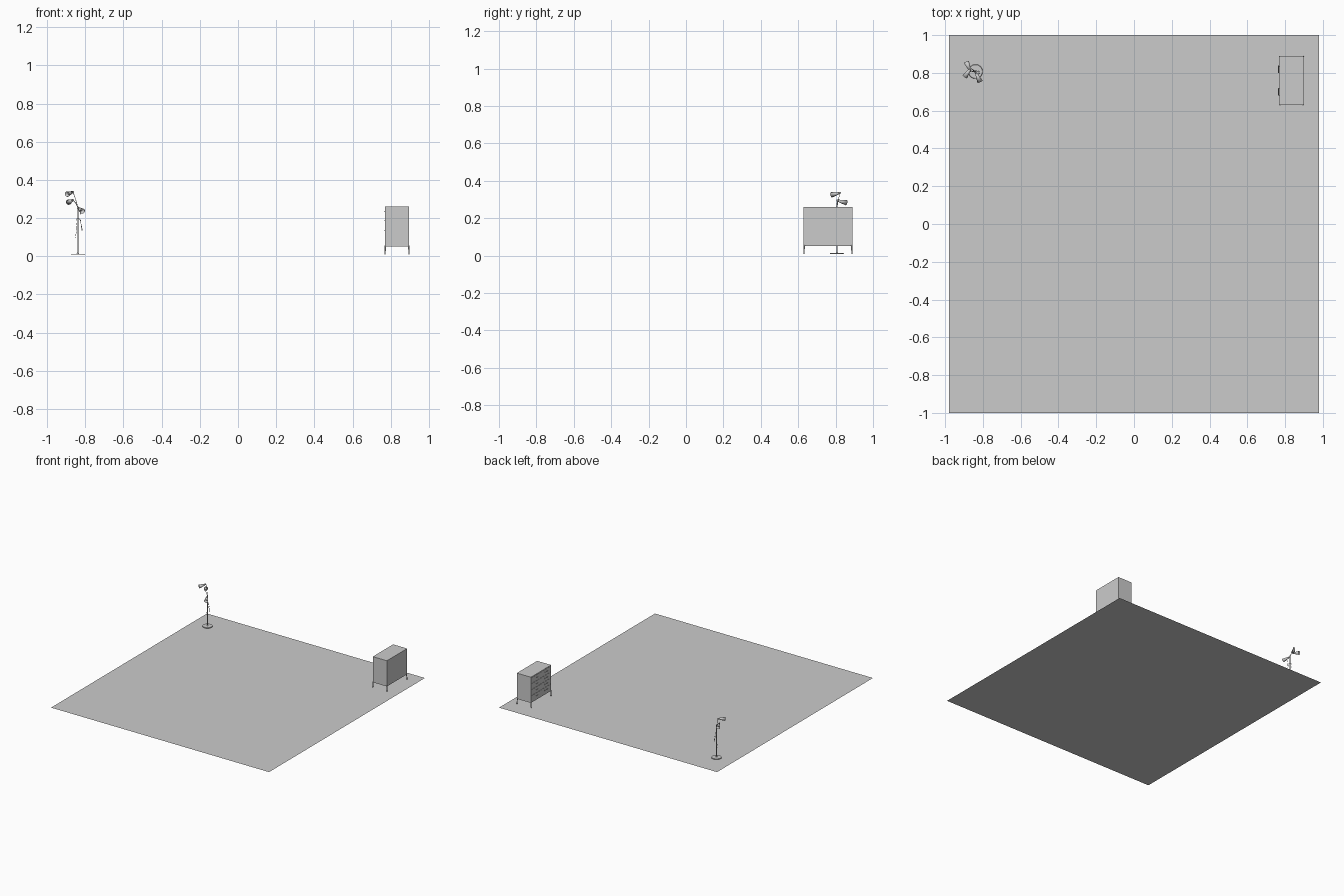
import bpy, bmesh, math
from mathutils import Vector

if "Cube" in bpy.data.objects:
    bpy.data.objects.remove(bpy.data.objects["Cube"])


def box(name, lo, hi, bevel=0.0):
    lo, hi = Vector(lo), Vector(hi)
    bpy.ops.mesh.primitive_cube_add(size=1, location=(lo + hi) / 2)
    ob = bpy.context.object
    ob.name = name
    ob.scale = hi - lo
    bpy.ops.object.transform_apply(location=False, rotation=False, scale=True)
    if bevel:
        mod = ob.modifiers.new("bevel", "BEVEL")
        mod.width, mod.segments = bevel, 2
    return ob


def rod(name, a, b, r1, r2=None, sides=16, caps='NGON'):
    a, b = Vector(a), Vector(b)
    bpy.ops.mesh.primitive_cone_add(vertices=sides, radius1=r1, radius2=r1 if r2 is None else r2,
                                    depth=(b - a).length, end_fill_type=caps, location=(a + b) / 2)
    ob = bpy.context.object
    ob.name = name
    ob.rotation_mode = 'QUATERNION'
    ob.rotation_quaternion = Vector((0, 0, 1)).rotation_difference(b - a)
    bpy.ops.object.shade_smooth_by_angle()
    return ob


def tube(name, pts, r):
    cu = bpy.data.curves.new(name, 'CURVE')
    cu.dimensions, cu.bevel_depth, cu.bevel_resolution = '3D', r, 2
    sp = cu.splines.new('BEZIER')
    sp.bezier_points.add(len(pts) - 1)
    for p, co in zip(sp.bezier_points, pts):
        p.co = co
        p.handle_left_type = p.handle_right_type = 'AUTO'
    ob = bpy.data.objects.new(name, cu)
    bpy.context.collection.objects.link(ob)
    return ob


# Floor sheet
bpy.ops.mesh.primitive_plane_add(size=2)
floor = bpy.context.object
floor.name = "floor"
floor.scale = (0.979, 1, 1)
bpy.ops.object.transform_apply(scale=True)

# Dresser carcass, facing -x
X0, X1, Y0, Y1, Z0, Z1 = 0.769, 0.897, 0.629, 0.889, 0.057, 0.26
box("dresser_body", (X0 + 0.002, Y0, Z0), (X1, Y1, Z1))

# Drawer fronts with two bar handles each
rows = 4
step = (Z1 - Z0 - 0.008) / rows
for i in range(rows):
    zb = Z0 + 0.004 + i * step
    box("drawer_front", (X0, Y0 + 0.005, zb + 0.0015), (X0 + 0.004, Y1 - 0.005, zb + step - 0.0015), 0.0006)
    for yc in (Y0 + 0.07, Y1 - 0.07):
        zc = zb + step * 0.55
        rod("drawer_handle", (X0 - 0.004, yc - 0.02, zc), (X0 - 0.004, yc + 0.02, zc), 0.0014, sides=8)
        for s in (-1, 1):
            rod("handle_post", (X0 - 0.004, yc + s * 0.017, zc), (X0 + 0.001, yc + s * 0.017, zc), 0.0012, sides=8)

# Base rails and slim splayed legs
for y in (Y0, Y1 - 0.006):
    box("base_rail_side", (X0 + 0.002, y, Z0 - 0.006), (X1, y + 0.006, Z0))
for x in (X0 + 0.002, X1 - 0.006):
    box("base_rail_long", (x, Y0, Z0 - 0.006), (x + 0.006, Y1, Z0))
for x, sx in ((X0 + 0.004, -1), (X1 - 0.003, 1)):
    for y, sy in ((Y0 + 0.003, -1), (Y1 - 0.003, 1)):
        rod("dresser_leg", (x + sx * 0.003, y + sy * 0.001, 0.01), (x, y, Z0), 0.0025, 0.0042)

# Lamp base and pole
PX, PY = -0.839, 0.807
rod("lamp_base", (PX, PY, 0.008), (PX, PY, 0.013), 0.038, 0.036, 40)
rod("base_collar", (PX, PY, 0.013), (PX, PY, 0.02), 0.006, 0.0035)
rod("lamp_pole", (PX, PY, 0.012), (PX, PY, 0.262), 0.0028)

# Three swivelling lamp heads: centre, pointing direction
heads = [((-0.88, 0.802, 0.331), (-0.55, -0.8, -0.2)),
         ((-0.876, 0.832, 0.289), (-0.4, 0.88, -0.2)),
         ((-0.827, 0.779, 0.245), (0.4, -0.85, -0.3))]
for c, d in heads:
    c, d = Vector(c), Vector(d).normalized()
    back, tip = c - d * 0.02, c + d * 0.028
    shade = rod("lamp_shade", back, tip, 0.006, 0.0145, 24, 'NOTHING')
    mod = shade.modifiers.new("thickness", "SOLIDIFY")
    mod.thickness = 0.001
    rod("shade_socket", back - d * 0.009, back + d * 0.001, 0.0045, 0.006)
    bpy.ops.mesh.primitive_uv_sphere_add(segments=16, ring_count=10, radius=0.007, location=c + d * 0.008)
    bpy.context.object.name = "bulb"
    bpy.ops.object.shade_smooth()
    top = Vector((PX, PY, 0.255))
    end = back - d * 0.007
    tube("lamp_arm", [top, top.lerp(end, 0.5) + Vector((0, 0, 0.006)), end], 0.0016)

# Thin cord looping beside the pole
tube("lamp_cord", [(-0.826, 0.787, 0.24), (-0.824, 0.8, 0.18), (-0.818, 0.804, 0.135),
                   (-0.828, 0.806, 0.19), (-0.839, 0.81, 0.2), (-0.845, 0.812, 0.14),
                   (-0.853, 0.812, 0.095)], 0.001)
